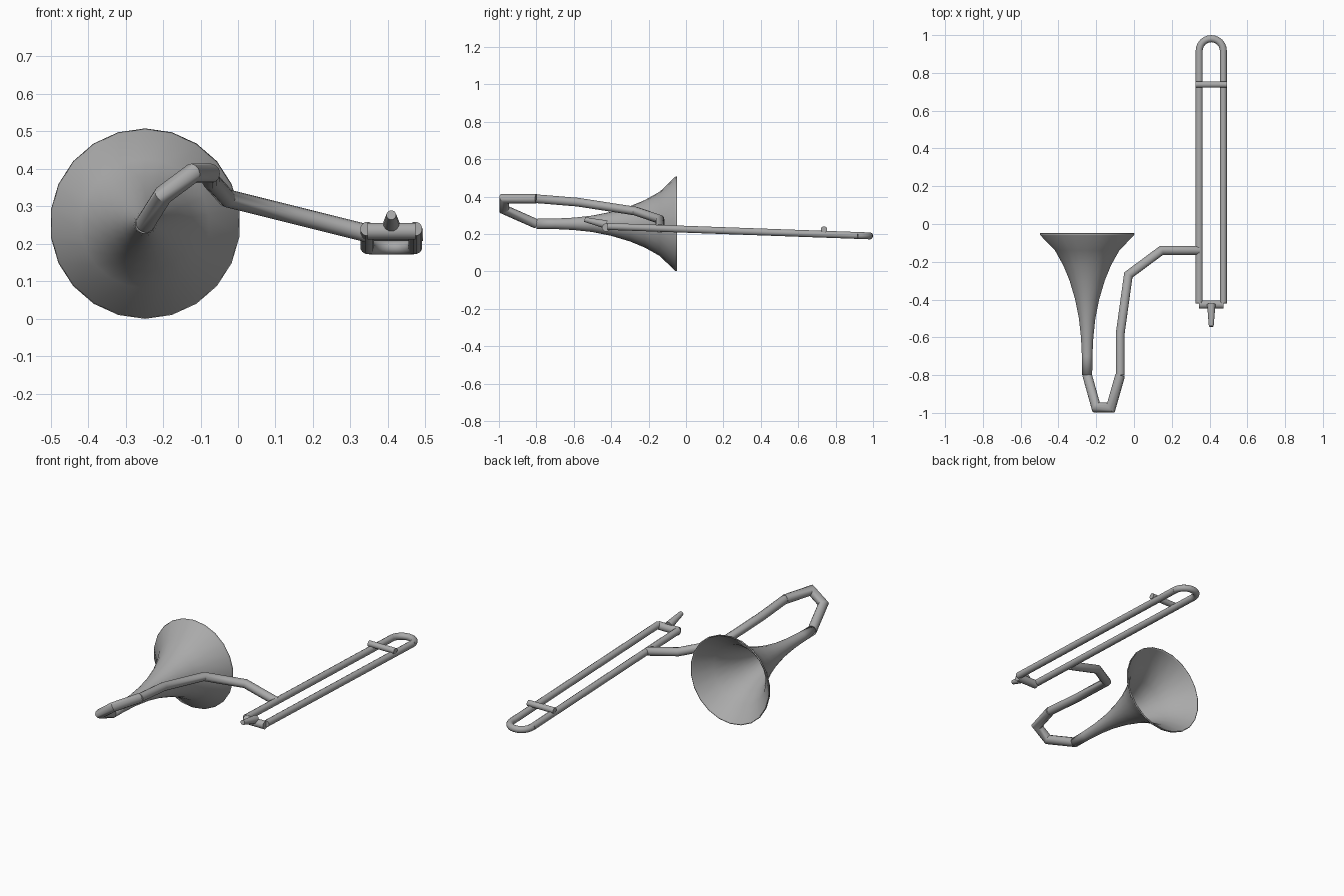
import bpy, bmesh, math
from mathutils import Vector

cube = bpy.data.objects.get("Cube")
if cube:
    bpy.data.objects.remove(cube, do_unlink=True)

metal = bpy.data.materials.new("grey metal")
metal.use_nodes = True
grey = (0.4, 0.4, 0.4, 1)
metal.diffuse_color = grey
metal.node_tree.nodes["Principled BSDF"].inputs["Base Color"].default_value = grey


def finish(name, bm, angle=35):
    bmesh.ops.recalc_face_normals(bm, faces=bm.faces)
    mesh = bpy.data.meshes.new(name)
    bm.to_mesh(mesh)
    bm.free()
    mesh.materials.append(metal)
    obj = bpy.data.objects.new(name, mesh)
    bpy.context.collection.objects.link(obj)
    bpy.ops.object.select_all(action='DESELECT')
    obj.select_set(True)
    bpy.context.view_layer.objects.active = obj
    bpy.ops.object.shade_smooth_by_angle(angle=math.radians(angle))
    return obj


def bridge(bm, rings):
    for a, b in zip(rings, rings[1:]):
        n = len(a)
        for i in range(n):
            bm.faces.new((a[i], a[(i + 1) % n], b[(i + 1) % n], b[i]))


def tube(name, path, radii, sides=12, angle=35):
    """Sweep a circle along a path with mitred corners and capped ends."""
    pts = [Vector(p) for p in path]
    if not isinstance(radii, (list, tuple)):
        radii = [radii] * len(pts)
    dirs = [(b - a).normalized() for a, b in zip(pts, pts[1:])]
    first = dirs[0]
    side = first.orthogonal().normalized()
    up = first.cross(side)
    bm = bmesh.new()
    rings, prev = [], None
    for k, p in enumerate(pts):
        d_in = dirs[max(k - 1, 0)]
        d_out = dirs[min(k, len(dirs) - 1)]
        plane = (d_in + d_out).normalized()
        ring = []
        for i in range(sides):
            t = math.tau * i / sides
            if prev is None:
                co = p + (side * math.cos(t) + up * math.sin(t)) * radii[k]
            else:
                # slide the previous ring along the segment to the mitre plane
                c = prev[i].co
                co = c + d_in * ((p - c).dot(plane) / d_in.dot(plane))
                co = p + (co - p) * (radii[k] / radii[k - 1])
            ring.append(bm.verts.new(co))
        rings.append(ring)
        prev = ring
    bridge(bm, rings)
    bm.faces.new(rings[0])
    bm.faces.new(rings[-1])
    return finish(name, bm, angle)


# Flared bell, opening to the back
profile = [(-0.8, 0.027), (-0.7, 0.028), (-0.6, 0.033), (-0.5, 0.044), (-0.4, 0.064),
           (-0.3, 0.094), (-0.22, 0.127), (-0.14, 0.172), (-0.06, 0.25), (-0.05, 0.254)]
bell_sides = 22
bm = bmesh.new()
rings = []
for y, r in profile:
    rings.append([bm.verts.new((-0.248 + r * math.sin(math.tau * i / bell_sides), y,
                                0.254 + r * math.cos(math.tau * i / bell_sides)))
                  for i in range(bell_sides)])
bridge(bm, rings)
bell = finish("bell", bm)
wall = bell.modifiers.new("wall", 'SOLIDIFY')
wall.thickness = 0.005
wall.offset = -1

# Bent tubing between bell and slide
tube("tuning_bow", [(-0.248, -0.8, 0.254), (-0.2, -0.972, 0.33),
                    (-0.122, -0.972, 0.388), (-0.073, -0.8, 0.388)], 0.026)
tube("neck_tube", [(-0.073, -0.8, 0.388), (-0.073, -0.58, 0.37), (-0.03, -0.27, 0.322),
                   (0.145, -0.14, 0.278), (0.345, -0.14, 0.228)], 0.024)

# Long slide with rounded end bow, sloping down towards the back
slide_x, half_gap, rad = 0.409, 0.064, 0.019


def slide_z(y):
    return 0.24 - 0.036 * (y + 0.42)


for name, s in (("left_slide_tube", 1), ("right_slide_tube", -1)):
    x = slide_x + s * half_gap
    tube(name, [(x, y, slide_z(y)) for y in (-0.42, 0.918)], rad)
arc = []
for i in range(13):
    t = math.pi * i / 12
    y = 0.917 + half_gap * math.sin(t)
    arc.append((slide_x + half_gap * math.cos(t), y, slide_z(y)))
tube("slide_bow", arc, rad)

# Braces and mouthpiece
tube("slide_brace", [(0.325, 0.738, 0.224), (0.493, 0.738, 0.224)], 0.017)
tube("mouthpiece_brace", [(0.345, -0.426, 0.234), (0.473, -0.426, 0.234)], 0.023)
tube("mouthpiece", [(slide_x, -0.425, 0.25), (slide_x, -0.542, 0.277)], [0.023, 0.013])
